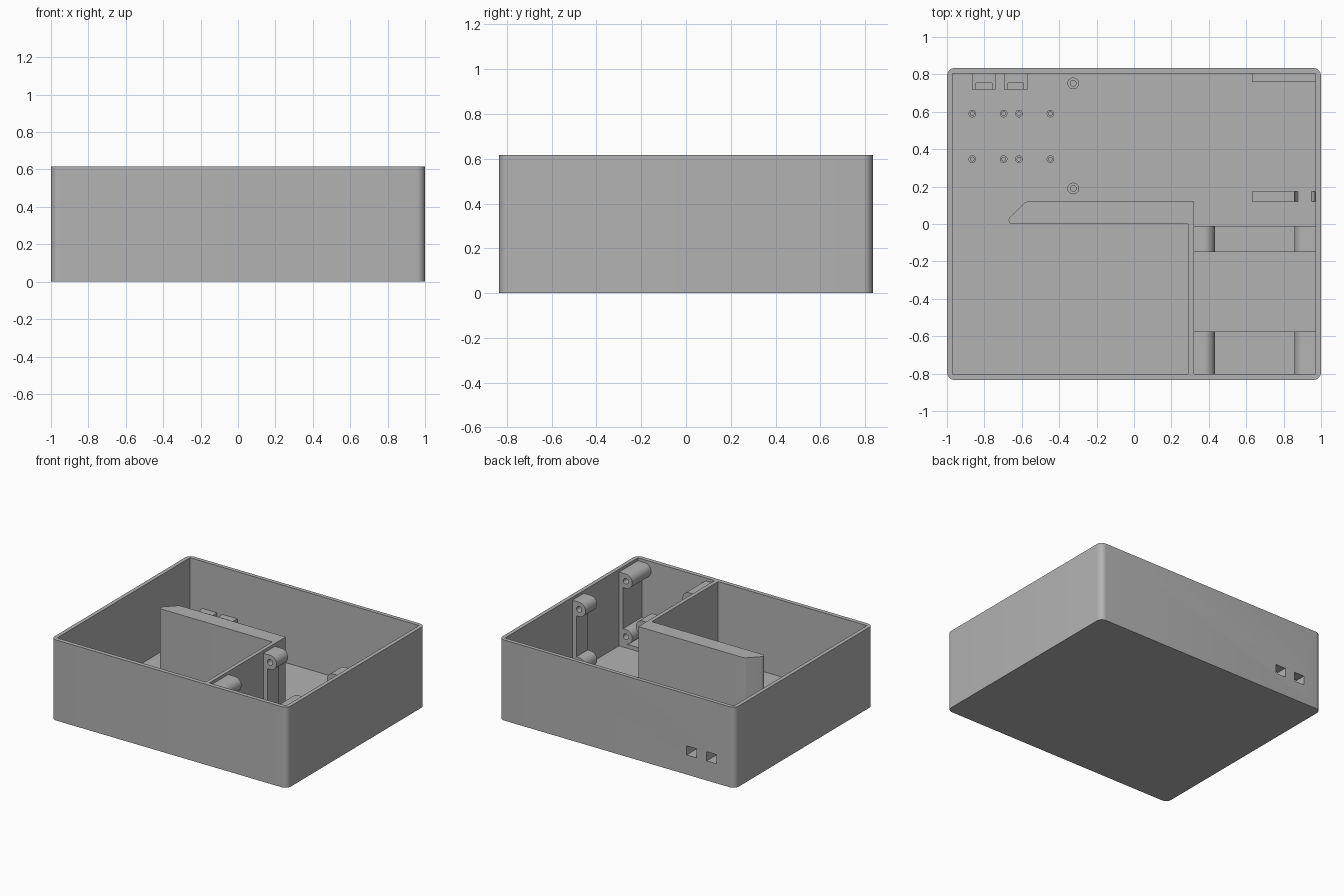
import bpy, bmesh, math

if "Cube" in bpy.data.objects:
    bpy.data.objects.remove(bpy.data.objects["Cube"])

grey = bpy.data.materials.new("light_grey")
grey.diffuse_color = (0.45, 0.45, 0.45, 1)
grey.use_nodes = True
grey.node_tree.nodes["Principled BSDF"].inputs["Base Color"].default_value = grey.diffuse_color

H = 0.617      # box height
FLOOR = 0.03   # floor thickness


def prism(name, pts, lo, hi, axis="Z"):
    """Extrude a 2D outline: (x, y) along Z, or (x, z) along Y."""
    bm = bmesh.new()
    place = (lambda a, b, c: (a, b, c)) if axis == "Z" else (lambda a, b, c: (a, c, b))
    n = len(pts)
    bot = [bm.verts.new(place(a, b, lo)) for a, b in pts]
    top = [bm.verts.new(place(a, b, hi)) for a, b in pts]
    bm.faces.new(bot)
    bm.faces.new(top)
    for i in range(n):
        j = (i + 1) % n
        bm.faces.new((bot[i], bot[j], top[j], top[i]))
    bmesh.ops.recalc_face_normals(bm, faces=bm.faces)
    me = bpy.data.meshes.new(name)
    bm.to_mesh(me)
    bm.free()
    ob = bpy.data.objects.new(name, me)
    me.materials.append(grey)
    bpy.context.collection.objects.link(ob)
    return ob


def rect(x0, x1, y0, y1):
    return [(x0, y0), (x1, y0), (x1, y1), (x0, y1)]


def arc(cx, cy, r, a0, a1, n):
    return [(cx + r * math.cos(math.radians(a0 + (a1 - a0) * i / n)),
             cy + r * math.sin(math.radians(a0 + (a1 - a0) * i / n)))
            for i in range(n + 1)]


def circle(cx, cy, r, n=24):
    return arc(cx, cy, r, 0, 360, n)[:-1]


def activate(ob):
    bpy.ops.object.select_all(action="DESELECT")
    ob.select_set(True)
    bpy.context.view_layer.objects.active = ob


def cut(ob, *cutters):
    """Subtract the cutters, then remove them."""
    activate(ob)
    for c in cutters:
        m = ob.modifiers.new("cut", "BOOLEAN")
        m.operation = "DIFFERENCE"
        m.solver = "EXACT"
        m.object = c
        bpy.ops.object.modifier_apply(modifier=m.name)
        bpy.data.objects.remove(c)
    return ob


# Outer shell with rounded vertical corners
R = 0.045
outline = []
for k, (sx, sy) in enumerate([(1, 1), (-1, 1), (-1, -1), (1, -1)]):
    outline += arc(sx * (1 - R), sy * (0.835 - R), R, 90 * k, 90 * k + 90, 8)
jacks = [(-0.845, -0.76), (-0.675, -0.59)]
shell = prism("box_shell", outline, 0, H)
cut(shell, prism("cavity", rect(-0.97, 0.97, -0.803, 0.805), FLOOR, 1))
for x0, x1 in jacks:
    cut(shell, prism("port", rect(x0, x1, 0.15, 0.22), 0.77, 0.9, "Y"))

# Jack brackets behind the back wall openings
for x0, x1 in jacks:
    b = prism("jack_bracket", rect(x0 - 0.02, x1 + 0.02, 0.72, 0.805), FLOOR, 0.256)
    cut(b, prism("tunnel", rect(x0, x1, 0.15, 0.22), 0.74, 0.9, "Y"),
        prism("notch", rect(x0, x1, 0.70, 0.755), 0.15, 0.4))

# L-shaped dividing wall with a chamfered, softened free end
prism("divider_wall",
      [(0.29, -0.803), (0.32, -0.803), (0.32, 0.12)]
      + arc(-0.565, 0.085, 0.035, 90, 135, 4)
      + arc(-0.65, 0.02, 0.02, 135, 270, 8)
      + [(0.29, 0)], FLOOR, H)

# Screw columns: thin upright with a horizontal boss at top and bottom
for y0, y1 in [(-0.15, -0.01), (-0.803, -0.575)]:
    prism("column_base", rect(0.32, 0.97, y0, y1), FLOOR, 0.06, "Z")
    for wall, s in [(0.32, 1), (0.97, -1)]:
        prism("column", rect(*sorted((wall, wall + s * 0.033)), 0.06, 0.54), y0, y1, "Y")
        c = wall + s * 0.057
        for z in (0.115, 0.54):
            low = 0.06 if z < 0.3 else z - 0.055
            pts = [(wall, low)] + [(c + s * (p[0]), z + p[1])
                                   for p in arc(0, 0, 0.055, -90, 90, 16)] + [(wall, z + 0.055)]
            cut(prism("screw_boss", pts, y0, y1, "Y"),
                prism("hole", circle(c, z, 0.022), y0 - 0.02, y1 + 0.02, "Y"))

# Low holder ribs on the right, the front one notched for a round cable
RIB = FLOOR + 0.042
prism("holder_rib_back", rect(0.63, 0.97, 0.76, 0.805), FLOOR, RIB)
cut(prism("holder_rib_front", rect(0.63, 0.97, 0.12, 0.175), FLOOR, RIB),
    prism("cable_notch", circle(0.913, RIB, 0.055, 32), 0.1, 0.2, "Y"))


# Floor standoffs with screw holes
def standoff(x, y, r, top):
    cut(prism("standoff", circle(x, y, r), FLOOR, top),
        prism("hole", circle(x, y, r * 0.5, 16), FLOOR - 0.01, top + 0.02))


for x in (-0.865, -0.697, -0.615, -0.447):
    for y in (0.347, 0.59):
        standoff(x, y, 0.02, 0.09)
for y in (0.19, 0.752):
    standoff(-0.325, y, 0.031, 0.1)

# Smooth the round surfaces, keep edges sharp
for ob in list(bpy.context.scene.objects):
    activate(ob)
    bpy.ops.object.shade_smooth_by_angle(angle=math.radians(30))
